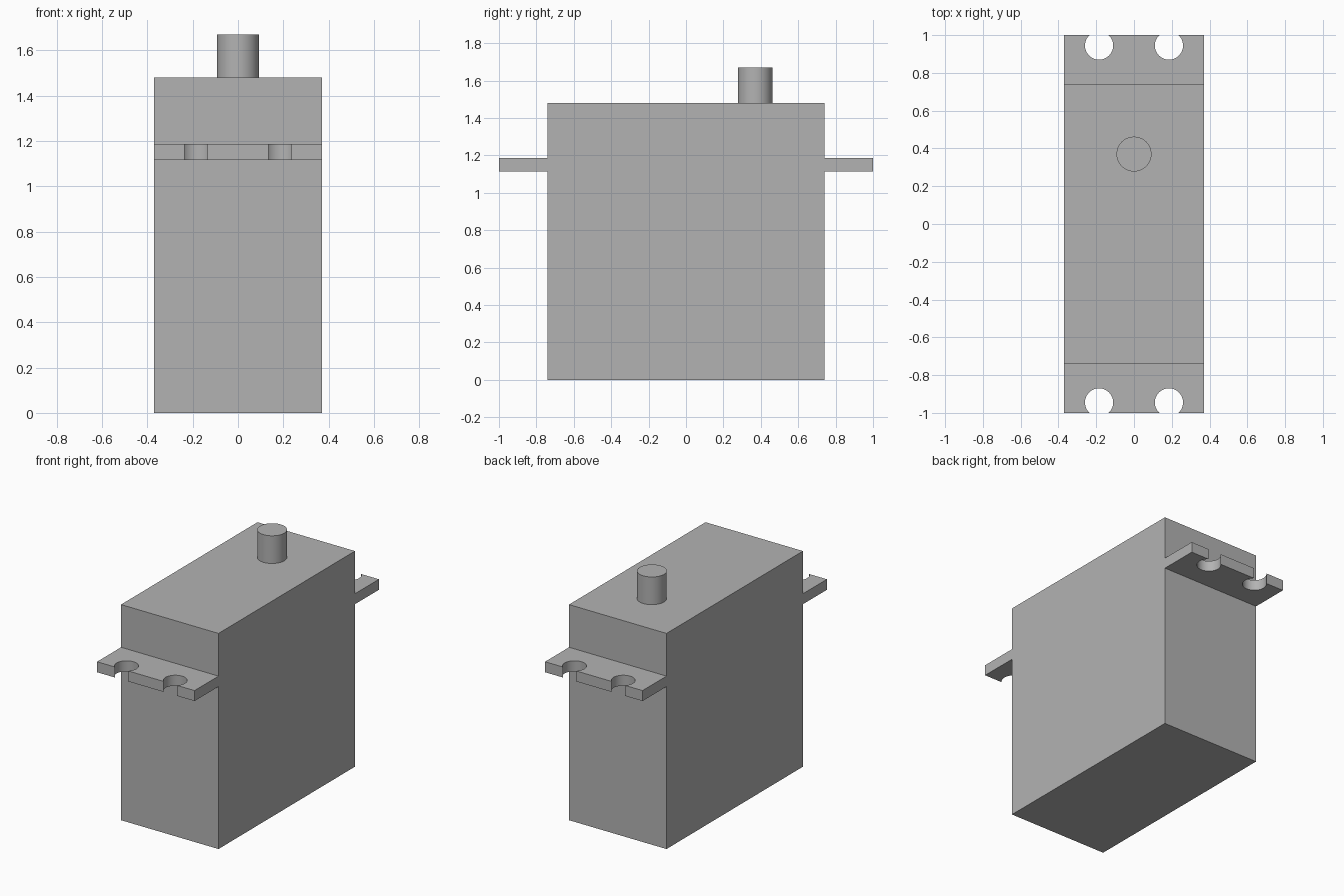
import bpy, bmesh, math

cube = bpy.data.objects.get("Cube")
if cube:
    bpy.data.objects.remove(cube, do_unlink=True)

grey = bpy.data.materials.new("light grey")
grey.use_nodes = True
colour = (0.45, 0.45, 0.45, 1)
grey.diffuse_color = colour
grey.node_tree.nodes["Principled BSDF"].inputs["Base Color"].default_value = colour

HALF_W, HALF_L, HEIGHT = 0.37, 0.74, 1.48


def prism(name, outline, z0, z1, smooth=False):
    """Extrude a flat outline from z0 up to z1."""
    bm = bmesh.new()
    base = bm.faces.new([bm.verts.new((x, y, z0)) for x, y in outline])
    top = bmesh.ops.extrude_face_region(bm, geom=[base], use_keep_orig=True)["geom"]
    verts = [v for v in top if isinstance(v, bmesh.types.BMVert)]
    bmesh.ops.translate(bm, verts=verts, vec=(0, 0, z1 - z0))
    bmesh.ops.recalc_face_normals(bm, faces=bm.faces[:])
    mesh = bpy.data.meshes.new(name)
    bm.to_mesh(mesh)
    bm.free()
    mesh.materials.append(grey)
    obj = bpy.data.objects.new(name, mesh)
    bpy.context.collection.objects.link(obj)
    if smooth:
        bpy.ops.object.select_all(action="DESELECT")
        obj.select_set(True)
        bpy.context.view_layer.objects.active = obj
        bpy.ops.object.shade_smooth_by_angle(angle=math.radians(30))
    return obj


def arc(cx, cy, r, start, end, steps):
    angles = [math.radians(start + (end - start) * i / steps) for i in range(steps + 1)]
    return [(cx + r * math.cos(a), cy + r * math.sin(a)) for a in angles]


# Main case
prism("case", [(-HALF_W, -HALF_L), (HALF_W, -HALF_L), (HALF_W, HALF_L), (-HALF_W, HALF_L)],
      0, HEIGHT)

# Output shaft
prism("output_shaft", arc(0, 0.37, 0.0925, 0, 360, 48)[:-1], HEIGHT, 1.67, True)

# Mounting tabs with screw holes that break through the outer edge
RADIUS, CENTRE = 0.0747, 0.9446
opening = math.degrees(math.acos((1 - CENTRE) / RADIUS))
tab = [(-HALF_W, HALF_L), (-HALF_W, 1)]
for x in (-0.185, 0.185):
    tab += arc(x, CENTRE, RADIUS, 90 + opening, 450 - opening, 32)
tab += [(HALF_W, 1), (HALF_W, HALF_L)]
for name, side in (("back_tab", 1), ("front_tab", -1)):
    prism(name, [(side * x, side * y) for x, y in tab], 1.115, 1.187, True)
